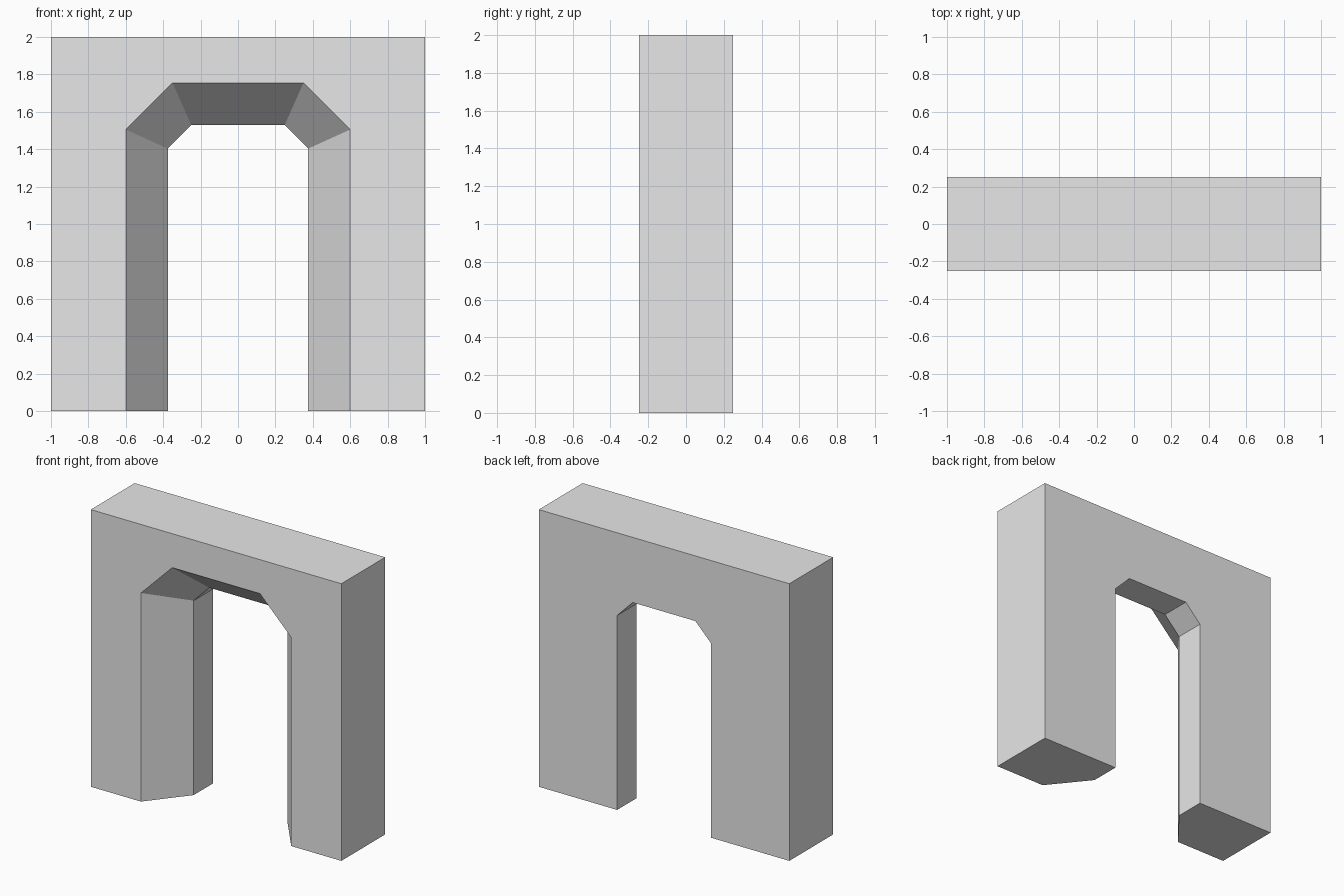
import bpy
import bmesh

cube = bpy.data.objects.get("Cube")
if cube:
    bpy.data.objects.remove(cube, do_unlink=True)

# Plain grey stone
stone = bpy.data.materials.new("grey stone")
stone.use_nodes = True
grey = (0.8, 0.8, 0.8, 1)
stone.diffuse_color = grey
stone.node_tree.nodes["Principled BSDF"].inputs["Base Color"].default_value = grey

HALF_WIDTH, HEIGHT = 1.0, 2.0


def arch_profile(jamb_x, spring_z, crown_x, crown_z):
    """Closed outline (x, z) of a wall with a chamfered doorway."""
    right = [(-HALF_WIDTH, HEIGHT), (-HALF_WIDTH, 0), (-jamb_x, 0),
             (-jamb_x, spring_z), (-crown_x, crown_z)]
    return right + [(-x, z) for x, z in reversed(right)]


wide = arch_profile(0.6, 1.505, 0.35, 1.755)
narrow = arch_profile(0.375, 1.403, 0.25, 1.53)

# Loft: the opening splays from front to middle, then runs straight to the back
bm = bmesh.new()
rings = [[bm.verts.new((x, y, z)) for x, z in outline]
         for y, outline in ((-0.25, wide), (0.03, narrow), (0.25, narrow))]
for near, far in zip(rings, rings[1:]):
    for i in range(len(near)):
        j = (i + 1) % len(near)
        bm.faces.new((near[i], near[j], far[j], far[i]))

# Front and back walls
bm.faces.new(rings[0])
bm.faces.new(rings[-1])
bmesh.ops.recalc_face_normals(bm, faces=bm.faces)

# Merge the flat outer faces into single panels
bmesh.ops.dissolve_limit(bm, angle_limit=0.005, verts=bm.verts, edges=bm.edges)

mesh = bpy.data.meshes.new("arch_wall")
bm.to_mesh(mesh)
bm.free()
mesh.materials.append(stone)
arch = bpy.data.objects.new("arch_wall", mesh)
bpy.context.collection.objects.link(arch)
